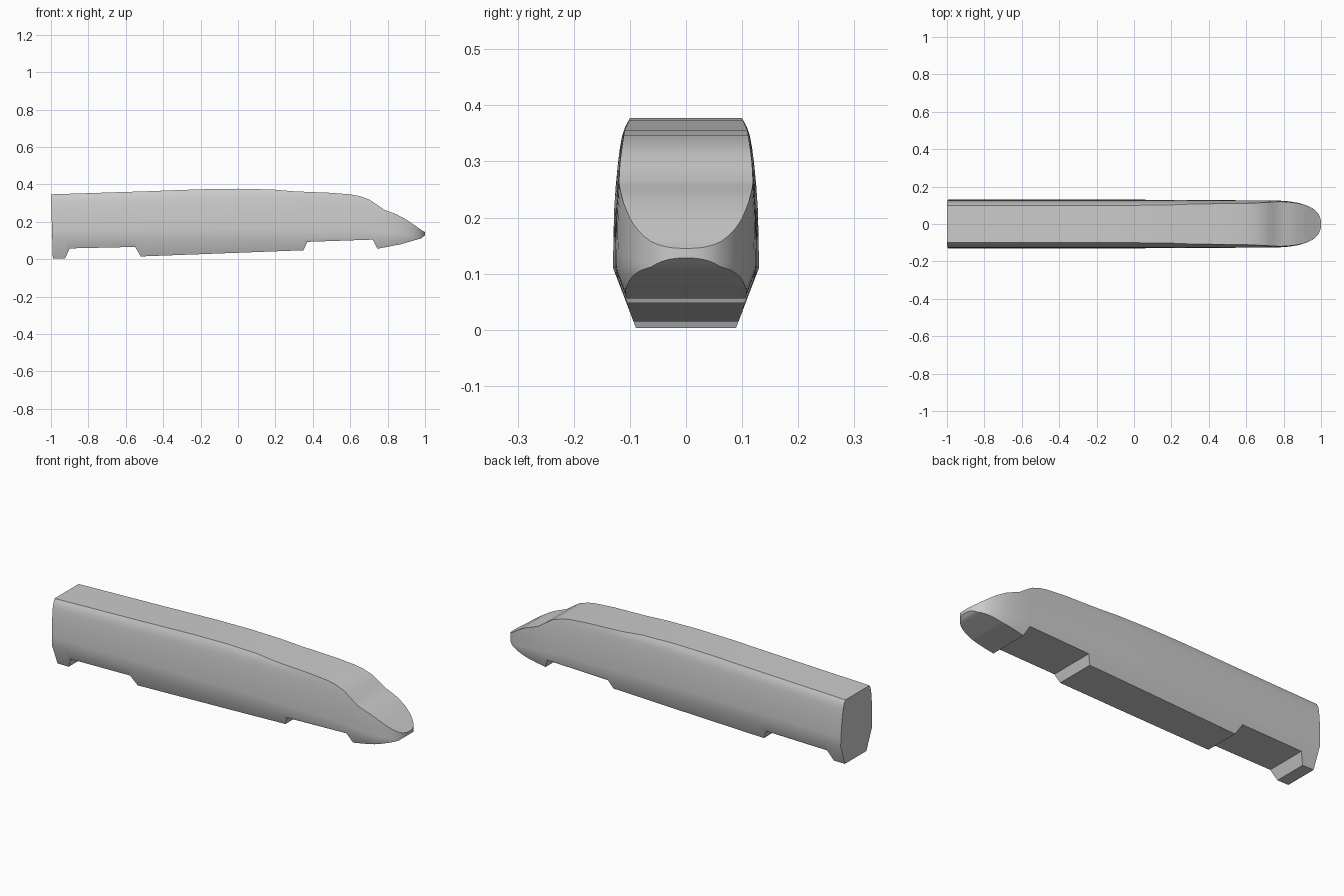
import bpy, bmesh, math

cube = bpy.data.objects.get("Cube")
if cube:
    bpy.data.objects.remove(cube, do_unlink=True)


def interp(points, v):
    """Piecewise linear lookup; points are sorted (key, value) pairs."""
    if v <= points[0][0]:
        return points[0][1]
    for (a, fa), (b, fb) in zip(points, points[1:]):
        if v <= b:
            return fa + (fb - fa) * (v - a) / (b - a)
    return points[-1][1]


# Roof line, underside steps and side bulge
ROOF = [(-1, .347), (-.5, .363), (-.2, .374), (0, .377), (.18, .373), (.3, .363),
        (.5, .355), (.6, .347), (.65, .338), (.7, .32), (.74, .294), (.78, .266),
        (.85, .239), (.9, .212), (.95, .178), (.98, .157), (1, .145)]
UNDER = [(-1, .003), (-.925, .003), (-.9, .058), (-.55, .066), (-.52, .015),
         (.35, .048), (.37, .093), (.72, .105), (.745, .056), (.87, .08),
         (.98, .112), (1, .128)]
SIDE = [(0, .088), (.11, .13), (.2, .129), (.26, .125), (.3, .121), (.33, .117),
        (.355, .112), (.377, .1)]
LIFT = [(-1, .377 / .347), (0, 1)]
RISE = [0, .2, .4, .55, .7, .8, .88, .94, 1]
WAIST = .11


def plan(x):
    """Narrowing of the nose seen from above."""
    if x < .7:
        return 1 - .03 * max(0, x) / .7
    t = min((x - .7) / .3, .9999)
    return .97 * (1 - t ** 2.7) ** .4


def half_section(x):
    low, top = interp(UNDER, x), interp(ROOF, x)
    waist = max(WAIST, low + .004)
    heights = [low] + [waist + (top - waist) * f for f in RISE]
    return [(plan(x) * interp(SIDE, z * (interp(LIFT, x) if z > WAIST else 1)), z)
            for z in heights]


# One mirrored ring per station, denser towards the nose tip
stations = {p[0] for p in ROOF + UNDER}
stations |= {.8, .825, .875, .92, .935, .965, .988, .993, .997, .999}
bm = bmesh.new()
rings = []
for x in sorted(stations):
    half = half_section(x)
    loop = [(w, z) for w, z in half] + [(-w, z) for w, z in reversed(half)]
    lean = .01 if x == -1 else 0
    rings.append([bm.verts.new((x + lean * (1 - z / .347), y, z)) for y, z in loop])
for a, b in zip(rings, rings[1:]):
    for i in range(len(a)):
        j = (i + 1) % len(a)
        bm.faces.new((a[i], a[j], b[j], b[i]))
bm.faces.new(rings[0])
bm.faces.new(rings[-1])
bmesh.ops.recalc_face_normals(bm, faces=bm.faces)

mesh = bpy.data.meshes.new("train_body")
bm.to_mesh(mesh)
bm.free()
body = bpy.data.objects.new("train_body", mesh)
bpy.context.collection.objects.link(body)

# Plain grey shell
grey = bpy.data.materials.new("light_grey")
grey.use_nodes = True
colour = (.6, .6, .6, 1)
grey.diffuse_color = colour
grey.node_tree.nodes["Principled BSDF"].inputs["Base Color"].default_value = colour
mesh.materials.append(grey)

bpy.ops.object.select_all(action="DESELECT")
body.select_set(True)
bpy.context.view_layer.objects.active = body
bpy.ops.object.shade_smooth_by_angle(angle=math.radians(28))
